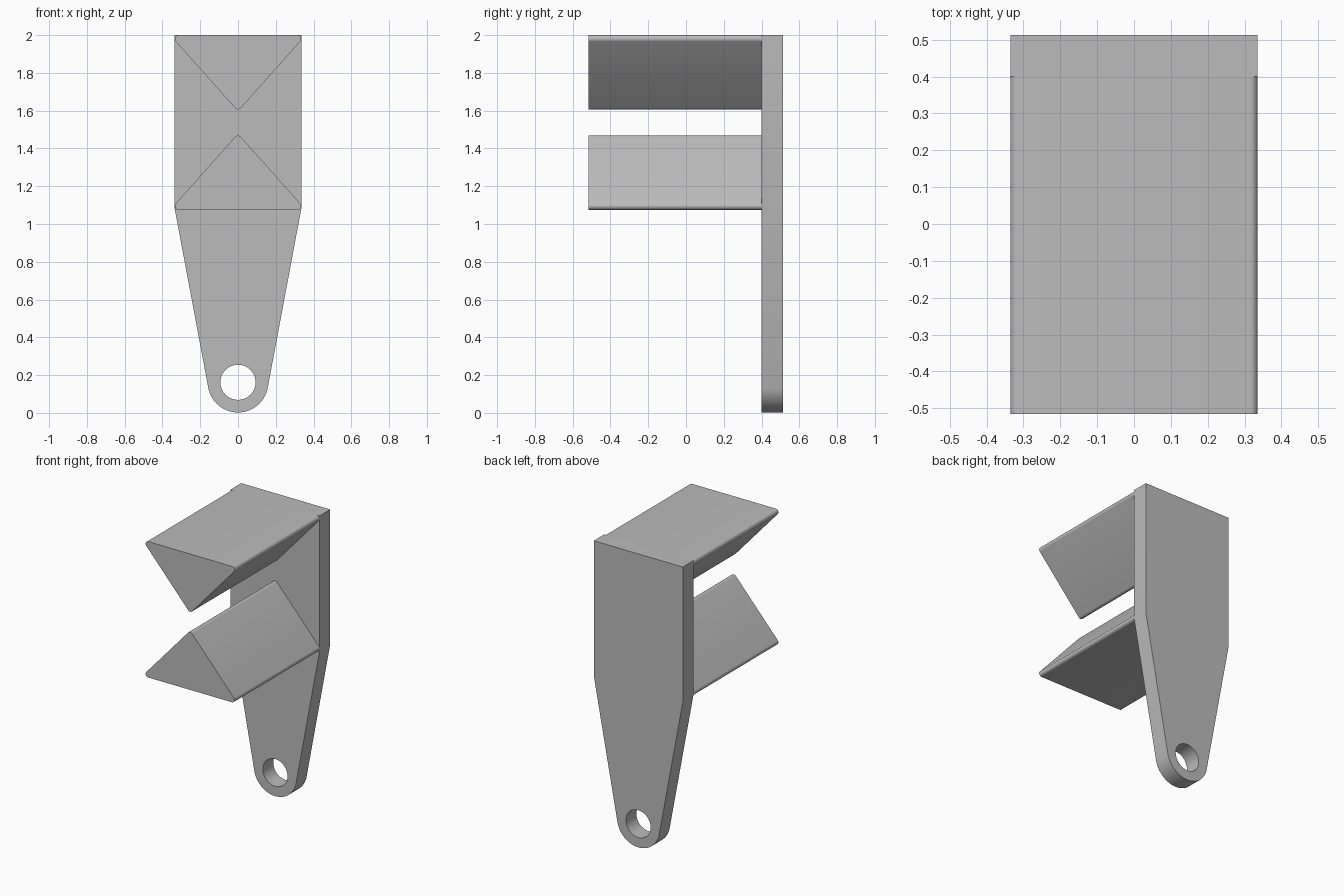
import bpy
import bmesh
from math import acos, atan2, cos, sin, hypot, pi, radians

if "Cube" in bpy.data.objects:
    bpy.data.objects.remove(bpy.data.objects["Cube"], do_unlink=True)

FRONT, JOINT, BACK = -0.515, 0.40, 0.513

grey = bpy.data.materials.new("plain grey")
grey.use_nodes = True
grey.diffuse_color = (0.5, 0.5, 0.5, 1)
grey.node_tree.nodes["Principled BSDF"].inputs["Base Color"].default_value = (0.5, 0.5, 0.5, 1)


def arc(x, z, r, start, end, steps):
    return [(x + r * cos(start + (end - start) * i / steps),
             z + r * sin(start + (end - start) * i / steps)) for i in range(steps + 1)]


def extrude_outlines(name, outlines, y0, y1):
    """Solid from x-z outlines; inner outlines become holes."""
    curve = bpy.data.curves.new(name, "CURVE")
    curve.dimensions = "2D"
    curve.fill_mode = "BOTH"
    curve.extrude = (y1 - y0) / 2
    for points in outlines:
        spline = curve.splines.new("POLY")
        spline.points.add(len(points) - 1)
        for p, (x, z) in zip(spline.points, points):
            p.co = (x, z, 0, 1)
        spline.use_cyclic_u = True
    obj = bpy.data.objects.new(name, curve)
    bpy.context.collection.objects.link(obj)
    obj.location.y = (y0 + y1) / 2
    obj.rotation_euler.x = radians(90)
    bpy.ops.object.select_all(action="DESELECT")
    obj.select_set(True)
    bpy.context.view_layer.objects.active = obj
    bpy.ops.object.convert(target="MESH")
    obj = bpy.context.object
    bm = bmesh.new()
    bm.from_mesh(obj.data)
    bmesh.ops.remove_doubles(bm, verts=bm.verts, dist=0.0001)
    bmesh.ops.recalc_face_normals(bm, faces=bm.faces)
    bm.to_mesh(obj.data)
    bm.free()
    obj.data.materials.clear()
    obj.data.materials.append(grey)
    bpy.ops.object.shade_smooth_by_angle(angle=radians(30))
    return obj


# Back plate: straight upper sides tapering tangentially to a round eye
half, shoulder, eye_z, eye_r, hole_r = 0.335, 1.08, 0.162, 0.16, 0.093
rise = shoulder - eye_z
tangent = atan2(rise, half) - acos(eye_r / hypot(half, rise))
plate = [(half, 2), (-half, 2), (-half, shoulder)]
plate += arc(0, eye_z, eye_r, pi - tangent, 2 * pi + tangent, 32)
plate += [(half, shoulder)]
hole = arc(0, eye_z, hole_r, 0, 2 * pi, 48)[:-1]
extrude_outlines("back_plate", [plate, hole], JOINT, BACK)


# Wedge bars: triangular prisms with rounded edges, points facing each other
def wedge(name, base_z, apex_z):
    r = 0.02
    up = 1 if apex_z > base_z else -1
    width, height = half - r, abs(apex_z - base_z) - 2 * r
    slope = atan2(width, height)
    shape = arc(width, r, r, -pi / 2, slope, 8)
    shape += arc(0, r + height, r, slope, pi - slope, 8)
    shape += arc(-width, r, r, pi - slope, 3 * pi / 2, 8)
    extrude_outlines(name, [[(x, base_z + up * z) for x, z in shape]], FRONT, JOINT)


wedge("upper_wedge", 2.0, 1.607)
wedge("lower_wedge", 1.075, 1.468)
